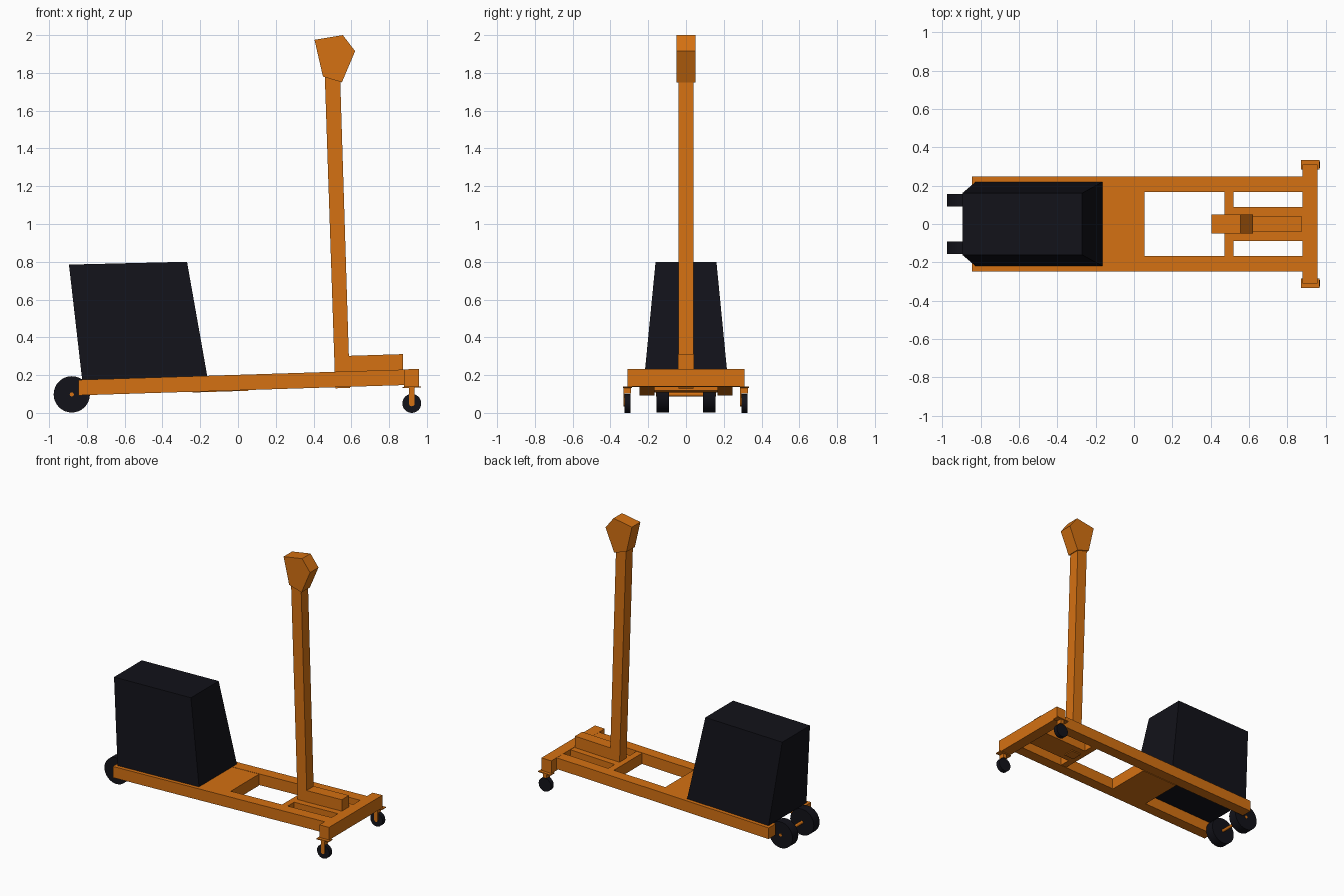
import bpy, bmesh, math
from mathutils import Matrix

if "Cube" in bpy.data.objects:
    bpy.data.objects.remove(bpy.data.objects["Cube"])


def material(name, rgb):
    m = bpy.data.materials.new(name)
    m.diffuse_color = (*rgb, 1)
    m.use_nodes = True
    m.node_tree.nodes["Principled BSDF"].inputs["Base Color"].default_value = m.diffuse_color
    return m


ORANGE = material("orange_paint", (0.66, 0.165, 0.006))
BLACK = material("black", (0.006, 0.006, 0.010))


def finish(name, bm, mat):
    bmesh.ops.recalc_face_normals(bm, faces=bm.faces[:])
    me = bpy.data.meshes.new(name)
    bm.to_mesh(me)
    bm.free()
    ob = bpy.data.objects.new(name, me)
    bpy.context.collection.objects.link(ob)
    me.materials.append(mat)
    return ob


def prism(name, profile, y0, y1, mat=ORANGE):
    """Extrude an x-z outline from y0 to y1."""
    bm = bmesh.new()
    face = bm.faces.new([bm.verts.new((x, y0, z)) for x, z in profile])
    ext = bmesh.ops.extrude_face_region(bm, geom=[face])
    for v in ext["geom"]:
        if isinstance(v, bmesh.types.BMVert):
            v.co.y = y1
    return finish(name, bm, mat)


def cylinder(name, x, z, r, y0, y1, mat, segments=32):
    """Cylinder along y."""
    bm = bmesh.new()
    m = Matrix.Translation((x, (y0 + y1) / 2, z)) @ Matrix.Rotation(math.pi / 2, 4, 'X')
    bmesh.ops.create_cone(bm, cap_ends=True, segments=segments, radius1=r,
                          radius2=r, depth=y1 - y0, matrix=m)
    for f in bm.faces:
        f.smooth = len(f.verts) == 4
    for e in bm.edges:
        e.smooth = all(len(f.verts) == 4 for f in e.link_faces)
    return finish(name, bm, mat)


def deck(x):
    """Top height of the sloping frame."""
    return 0.2015 + 0.0316 * x


def beam(name, x0, x1, y0, y1, top=0.0, bottom=-0.082):
    """Frame member following the slope of the frame."""
    return prism(name, [(x0, deck(x0) + bottom), (x1, deck(x1) + bottom),
                        (x1, deck(x1) + top), (x0, deck(x0) + top)], y0, y1)


# Sloping chassis
for s, side in ((-1, "right"), (1, "left")):
    beam(f"{side}_rail", -0.845, 0.89, *sorted((s * 0.166, s * 0.247)))
beam("deck_plate", -0.24, 0.055, -0.167, 0.167, -0.002, -0.086)
beam("cross_bar", 0.472, 0.518, -0.167, 0.167, -0.002, -0.08)
beam("mast_base", 0.515, 0.89, -0.088, 0.088, -0.002, -0.08)
beam("front_beam", 0.878, 0.957, -0.31, 0.31, 0.001, -0.092)
beam("mast_brace", 0.58, 0.873, -0.042, 0.042, 0.082, -0.01)

# Leaning mast with its pentagonal head
prism("mast", [(0.515, 0.13), (0.592, 0.133), (0.54, 1.80), (0.459, 1.80)], -0.04, 0.04)
prism("mast_head", [(0.405, 1.975), (0.555, 2.0), (0.62, 1.915), (0.55, 1.75), (0.45, 1.78)],
      -0.049, 0.049)

# Tapered housing: narrower at the top
housing = prism("housing", [(-0.825, 0.175), (-0.163, 0.196), (-0.27, 0.80), (-0.895, 0.785)],
                -0.22, 0.22, BLACK)
for v in housing.data.vertices:
    if v.co.z > 0.5:
        v.co.y *= 0.161 / 0.22

# Rear wheels on a shared axle
for s, side in ((-1, "right"), (1, "left")):
    cylinder(f"{side}_rear_wheel", -0.88, 0.098, 0.096, *sorted((s * 0.09, s * 0.157)), BLACK)
cylinder("rear_axle", -0.88, 0.098, 0.011, -0.16, 0.16, ORANGE, 16)

# Front casters with single-sided forks
for s, side in ((-1, "right"), (1, "left")):
    y = s * 0.309
    prism(f"{side}_caster_plate", [(0.87, 0.131), (0.968, 0.134), (0.968, 0.141), (0.87, 0.138)],
          y - 0.024, y + 0.024)
    cylinder(f"{side}_caster_wheel", 0.92, 0.05, 0.05, y - 0.016, y + 0.016, BLACK)
    tip = [(0.92 + 0.015 * math.cos(a), 0.05 + 0.015 * math.sin(a))
           for a in (math.pi + i * math.pi / 6 for i in range(7))]
    prism(f"{side}_caster_arm", tip + [(0.935, 0.134), (0.905, 0.134)], y - 0.022, y - 0.016)
    prism(f"{side}_caster_stem", [(0.905, 0.102), (0.935, 0.102), (0.935, 0.134), (0.905, 0.134)],
          y - 0.022, y + 0.018)
